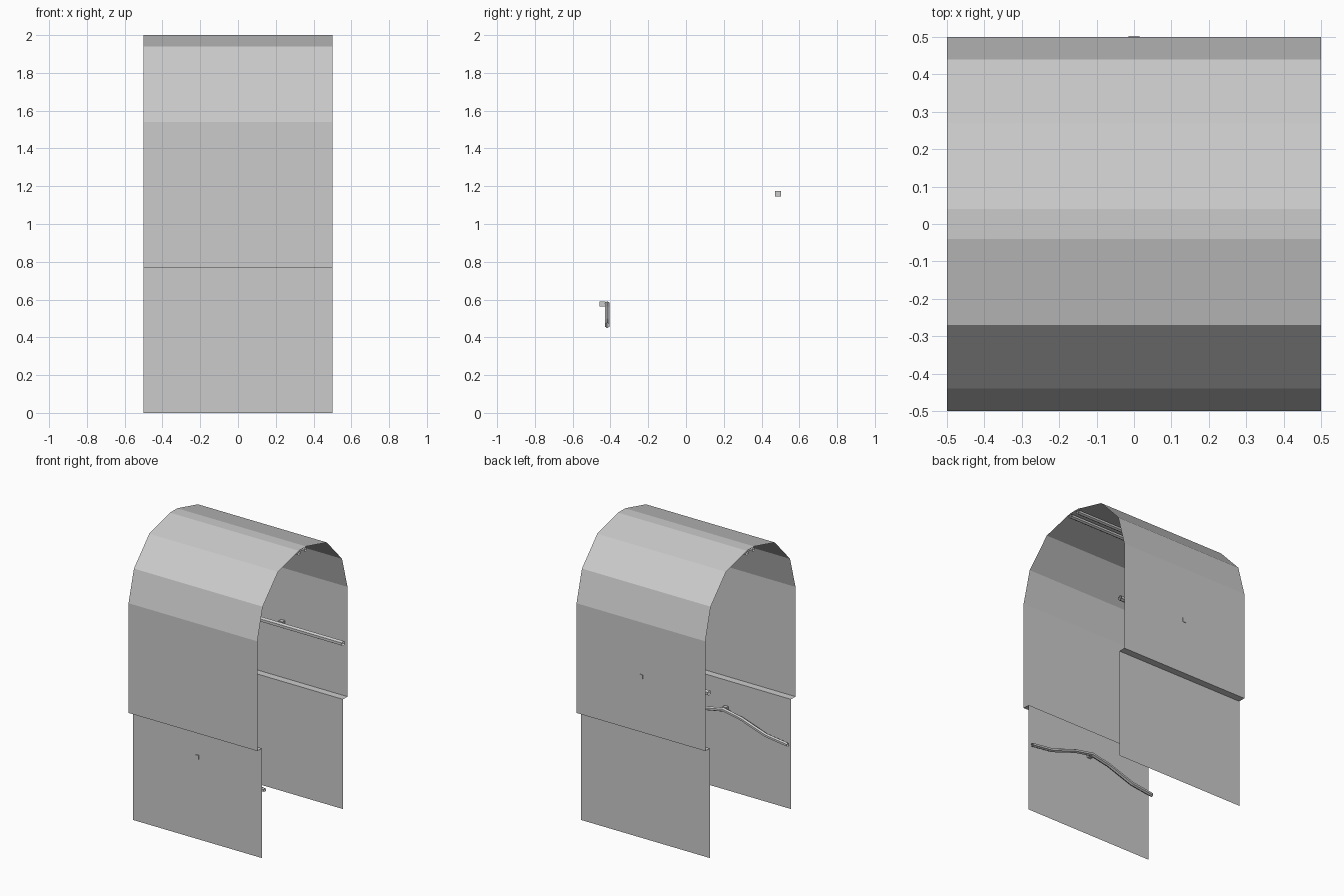
import bpy, bmesh, math

if "Cube" in bpy.data.objects:
    bpy.data.objects.remove(bpy.data.objects["Cube"])

X = 0.5  # half length of the tunnel section


def loft(name, rings, closed):
    """Join rows of points into a flat-shaded open skin."""
    bm = bmesh.new()
    rows = [[bm.verts.new(p) for p in r] for r in rings]
    n = len(rows[0])
    for a, b in zip(rows, rows[1:]):
        for i in range(n if closed else n - 1):
            j = (i + 1) % n
            bm.faces.new((a[i], a[j], b[j], b[i]))
    bmesh.ops.recalc_face_normals(bm, faces=bm.faces)
    me = bpy.data.meshes.new(name)
    bm.to_mesh(me)
    bm.free()
    ob = bpy.data.objects.new(name, me)
    bpy.context.collection.objects.link(ob)
    return ob


def tube(name, path, y, r, sides=6):
    """Open-ended tube running along x through (x, z) points."""
    angles = [2 * math.pi * (i + 0.5) / sides for i in range(sides)]
    loft(name, [[(x, y + r * math.cos(a), z + r * math.sin(a)) for a in angles]
                for x, z in path], True)


def bracket(name, y0, y1, z, s=0.03):
    bpy.ops.mesh.primitive_cube_add(size=1, location=(0, (y0 + y1) / 2, z))
    ob = bpy.context.object
    ob.name = name
    ob.scale = (s, y1 - y0, s)


# tunnel shell: inset lower walls, ledges, upper walls and faceted vault
half = [(0.45, 0), (0.45, 0.77), (0.5, 0.77), (0.5, 1.54),
        (0.44, 1.76), (0.27, 1.94), (0.04, 2.0)]
profile = half + [(-y, z) for y, z in reversed(half)]
loft("tunnel_shell", [[(x, y, z) for y, z in profile] for x in (-X, X)], False)

# twin ceiling pipes
for side, label in ((-1, "front"), (1, "back")):
    tube("ceiling_pipe_" + label, [(-X, 1.98), (X, 1.98)], side * 0.035, 0.015)

# straight wall pipe and its bracket
tube("wall_pipe", [(-X, 1.16), (X, 1.16)], 0.455, 0.018)
bracket("wall_pipe_bracket", 0.47, 0.503, 1.16)

# sagging cable draped over its bracket
drape = [(0.0, 0.577), (0.14, 0.55), (0.33, 0.485), (0.5, 0.463)]
path = [(-x, z) for x, z in reversed(drape[1:])] + drape
tube("hanging_cable", path, -0.417, 0.014)
bracket("cable_bracket", -0.457, -0.425, 0.577, 0.028)
